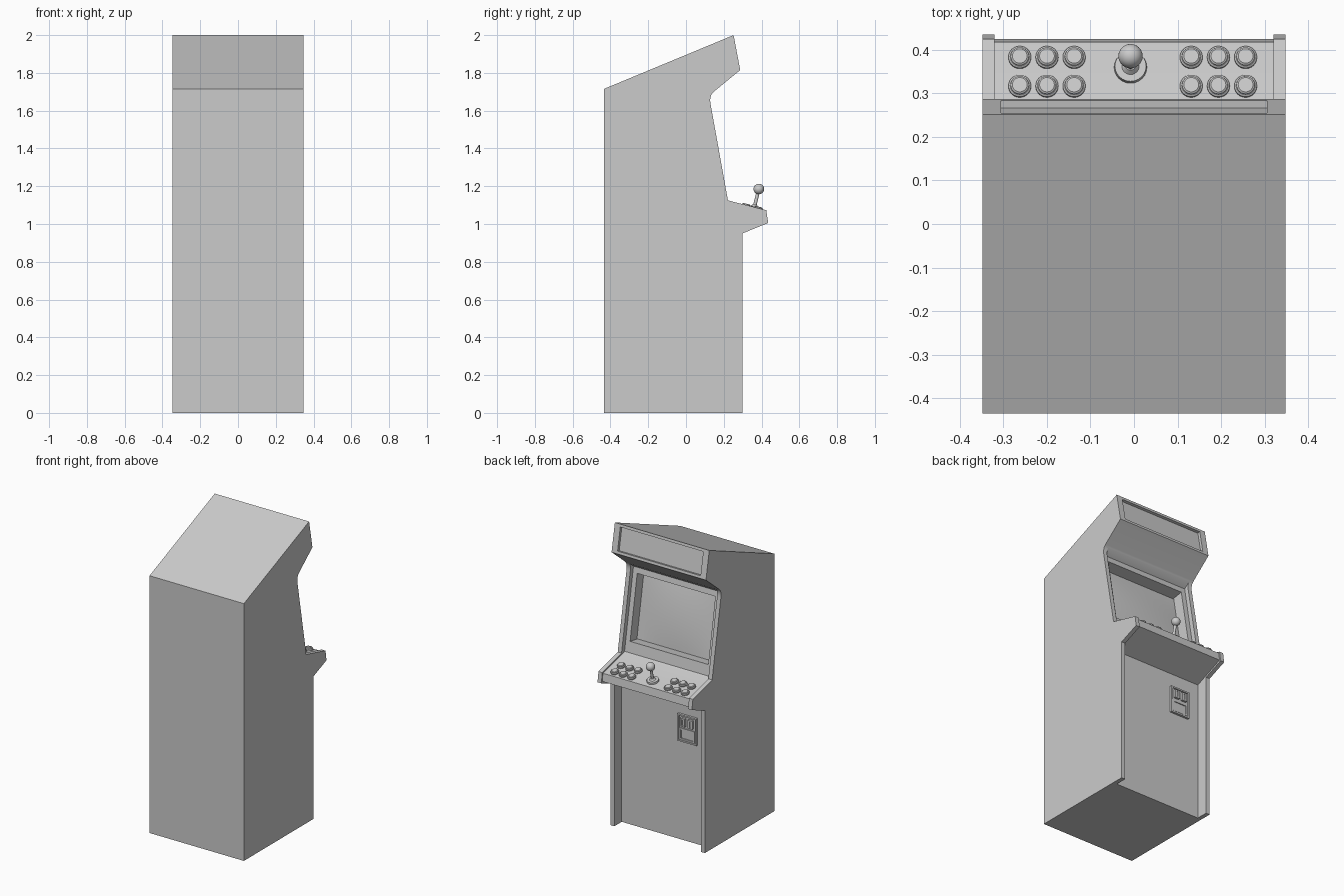
import bpy, bmesh, math
from mathutils import Matrix, Vector

if "Cube" in bpy.data.objects:
    bpy.data.objects.remove(bpy.data.objects["Cube"])

def finish(bm, name):
    bmesh.ops.recalc_face_normals(bm, faces=bm.faces)
    me = bpy.data.meshes.new(name)
    bm.to_mesh(me)
    bm.free()
    ob = bpy.data.objects.new(name, me)
    bpy.context.collection.objects.link(ob)
    return ob

def smooth(ob):
    bpy.ops.object.select_all(action='DESELECT')
    ob.select_set(True)
    bpy.context.view_layer.objects.active = ob
    bpy.ops.object.shade_smooth_by_angle(angle=math.radians(30))

def extrude(name, pts, x0, x1):
    """Extrude a (y, z) profile along x."""
    bm = bmesh.new()
    f = bm.faces.new([bm.verts.new((x0, y, z)) for y, z in pts])
    r = bmesh.ops.extrude_face_region(bm, geom=[f])
    vs = [g for g in r['geom'] if isinstance(g, bmesh.types.BMVert)]
    bmesh.ops.translate(bm, verts=vs, vec=(x1 - x0, 0, 0))
    return finish(bm, name)

def cut(ob, pts, x0, x1):
    c = extrude("cutter", pts, x0, x1)
    c.hide_render = True
    m = ob.modifiers.new("cut", 'BOOLEAN')
    m.operation, m.solver, m.object = 'DIFFERENCE', 'EXACT', c
    bpy.context.view_layer.objects.active = ob
    bpy.ops.object.modifier_apply(modifier=m.name)
    bpy.data.objects.remove(c, do_unlink=True)

def slanted(p, q, a, b, depth, out=0.1):
    """Cutter profile sunk into the sloped edge p-q, between heights a and b."""
    p, q = Vector(p), Vector(q)
    d = q - p
    n = Vector((d.y, -d.x)).normalized()
    A, B = p + d * ((a - p.y) / d.y), p + d * ((b - p.y) / d.y)
    return [A - n * depth, A + n * out, B + n * out, B - n * depth]

# Cabinet body with rounded inner corner below the hood
p0, p1, p2 = Vector((0.13, 1.635)), Vector((0.122, 1.68)), Vector((0.147, 1.70))
arc = [tuple(p0 * (1 - t) ** 2 + p1 * 2 * t * (1 - t) + p2 * t * t)
       for t in [i / 6 for i in range(7)]]
profile = [(-0.435, 0), (0.298, 0), (0.298, 0.95), (0.435, 1.005), (0.425, 1.073),
           (0.222, 1.125)] + arc + [(0.287, 1.815), (0.252, 2.0), (-0.435, 1.715)]
cabinet = extrude("cabinet", profile, -0.348, 0.348)

# Recess between the side panels: door, control panel, bezel
cut(cabinet, [(0.22, -0.1), (0.22, 0.93), (0.425, 1.014), (0.418, 1.066), (0.205, 1.118),
              (0.19, 1.125), (0.10, 1.635), (0.096, 1.657), (0.16, 1.706), (0.7, 1.6),
              (0.7, -0.1)], -0.32, 0.32)
# Screen opening and marquee inset
cut(cabinet, slanted((0.19, 1.125), (0.10, 1.635), 1.195, 1.62, 0.08, 0.02), -0.288, 0.288)
cut(cabinet, slanted((0.287, 1.815), (0.252, 2.0), 1.832, 1.982, 0.018), -0.306, 0.306)
smooth(cabinet)

# Slightly bulged screen glass
bm = bmesh.new()
bmesh.ops.create_grid(bm, x_segments=16, y_segments=12, size=1)
for v in bm.verts:
    a, b = v.co.x, v.co.y
    z = 1.394 + 0.208 * b
    y = 0.19 - (z - 1.125) * 0.1765 - 0.074 + 0.012 * (1 - a * a) * (1 - b * b)
    v.co = (0.288 * a, y, z)
smooth(finish(bm, "screen_glass"))

# Control panel parts, stacked along the panel normal
TILT = Matrix.Rotation(-math.atan(0.244), 4, 'X')

def on_panel(name, x, y, stack, ball=None):
    """Stack of (r_bottom, r_top, z_bottom, z_top) rounds, plus an optional (radius, z) ball."""
    base = Matrix.Translation((x, y, 1.118 - 0.244 * (y - 0.205))) @ TILT
    bm = bmesh.new()
    for r0, r1, z0, z1 in stack:
        bmesh.ops.create_cone(bm, cap_ends=True, segments=24, radius1=r0, radius2=r1,
                              depth=z1 - z0,
                              matrix=base @ Matrix.Translation((0, 0, (z0 + z1) / 2)))
    if ball:
        bmesh.ops.create_uvsphere(bm, u_segments=24, v_segments=16, radius=ball[0],
                                  matrix=base @ Matrix.Translation((0, 0, ball[1])))
    smooth(finish(bm, name))

for side in (-0.2, 0.194):
    for dx in (-0.0625, 0, 0.0625):
        for y in (0.316, 0.382):
            on_panel("button", side + dx, y,
                     [(0.026, 0.026, -0.002, 0.007), (0.026, 0.022, 0.007, 0.010),
                      (0.021, 0.021, 0.010, 0.014), (0.021, 0.017, 0.014, 0.017)])
on_panel("joystick", -0.008, 0.36,
         [(0.038, 0.036, -0.002, 0.012), (0.02, 0.012, 0.012, 0.022),
          (0.009, 0.009, 0.02, 0.10)], (0.028, 0.108))

# Coin door: framed plate with two slots and a return tray
plate = extrude("coin_door", [(0.215, 0.66), (0.235, 0.66), (0.235, 0.84), (0.215, 0.84)],
                -0.24, -0.10)

def box_yz(y0, y1, z0, z1):
    return [(y0, z0), (y1, z0), (y1, z1), (y0, z1)]

cut(plate, box_yz(0.228, 0.3, 0.67, 0.83), -0.23, -0.11)
lower = extrude("coin_return", box_yz(0.22, 0.234, 0.672, 0.75), -0.226, -0.114)
cut(lower, box_yz(0.224, 0.3, 0.682, 0.738), -0.215, -0.125)
for x in (-0.198, -0.142):
    slot = extrude("coin_slot", box_yz(0.22, 0.242, 0.765, 0.82), x - 0.018, x + 0.018)
    cut(slot, box_yz(0.236, 0.3, 0.773, 0.812), x - 0.004, x + 0.004)
